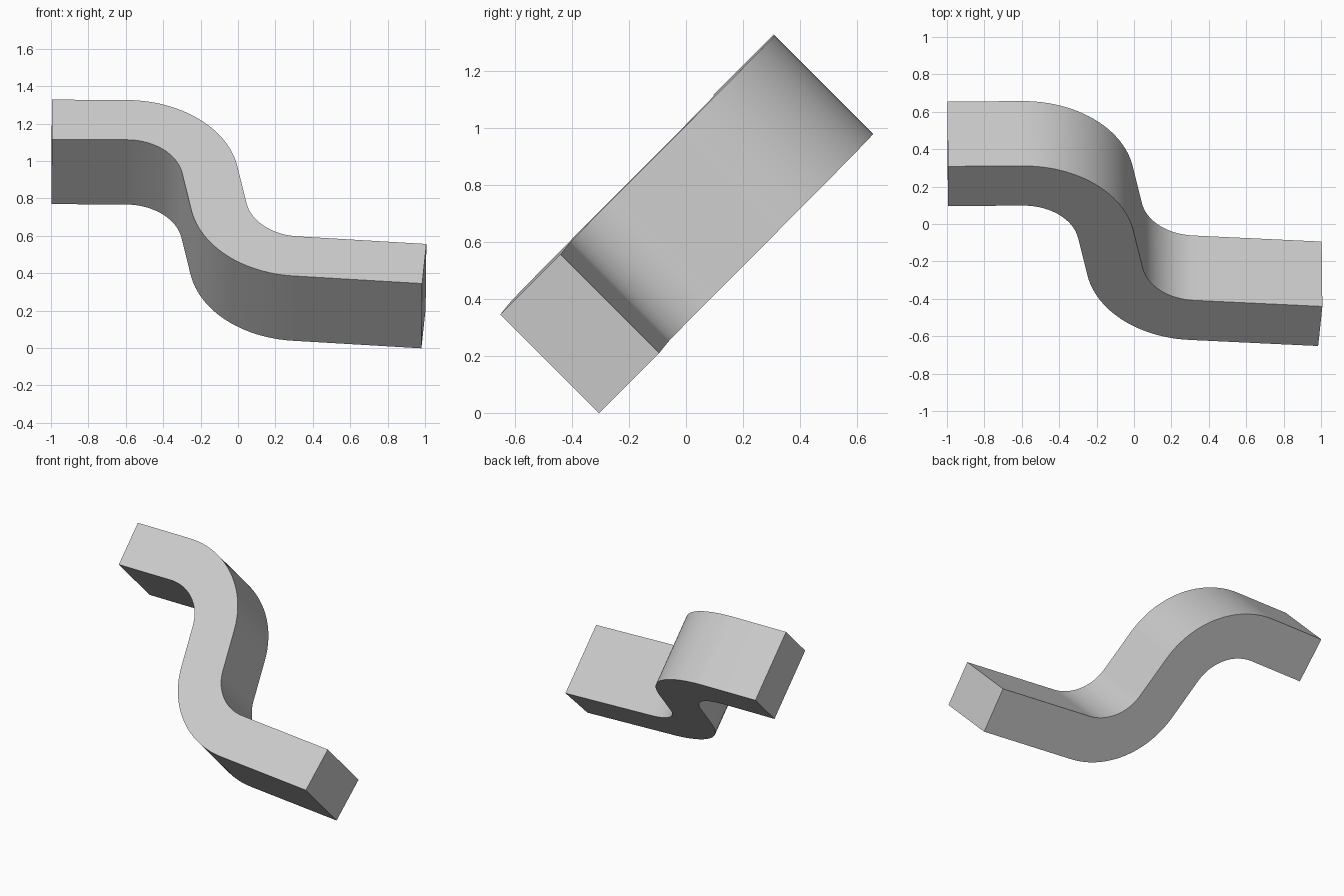
import bpy, bmesh, math
from mathutils import Vector, Matrix

cube = bpy.data.objects.get("Cube")
if cube:
    bpy.data.objects.remove(cube, do_unlink=True)

WIDTH, DEPTH, RADIUS = 0.30, 0.49, 0.45   # band width, thickness, bend radius
STEPS = 24                                # facets per bend

# Plain grey material
grey = bpy.data.materials.new("plain_grey")
grey.use_nodes = True
colour = (0.6, 0.6, 0.6, 1)
grey.diffuse_color = colour
grey.node_tree.nodes["Principled BSDF"].inputs["Base Color"].default_value = colour

# Walk the centre line: straight, bend down, straight, bend back, straight
pos, heading = Vector((-1.0, 1.007)), 0.0
upper, lower = [], []


def mark():
    side = Vector((-math.sin(heading), math.cos(heading))) * WIDTH / 2
    upper.append(pos + side)
    lower.append(pos - side)


def straight(length):
    global pos
    pos = pos + Vector((math.cos(heading), math.sin(heading))) * length
    mark()


def bend(degrees):
    global pos, heading
    step = math.radians(degrees) / STEPS
    chord = 2 * RADIUS * math.sin(abs(step) / 2)
    for _ in range(STEPS):
        mid = heading + step / 2
        pos = pos + Vector((math.cos(mid), math.sin(mid))) * chord
        heading += step
        mark()


mark()
straight(0.4)
bend(-80)
straight(0.285)
bend(75.7)
straight(0.69)

# Extrude the S outline into a solid band
bm = bmesh.new()
outline = upper + lower[::-1]
face = bm.faces.new([bm.verts.new((p.x, p.y, 0)) for p in outline])
extruded = bmesh.ops.extrude_face_region(bm, geom=[face])["geom"]
moved = [v for v in extruded if isinstance(v, bmesh.types.BMVert)]
bmesh.ops.translate(bm, verts=moved, vec=(0, 0, -DEPTH))
bmesh.ops.recalc_face_normals(bm, faces=bm.faces)

# Lean the band back by 45 degrees with a very slight sideways tilt
normal = Vector((0.0081, -0.7071, 0.7071)).normalized()
up = Vector((0, 1, 1)).normalized()
across = up.cross(normal)
frame = Matrix((across, up, normal)).transposed().to_4x4()
bm.transform(frame @ Matrix.Translation((0, 0, 0.713)))

mesh = bpy.data.meshes.new("s_shaped_band")
bm.to_mesh(mesh)
bm.free()
mesh.materials.append(grey)
band = bpy.data.objects.new("s_shaped_band", mesh)
bpy.context.collection.objects.link(band)

# Smooth bends, crisp edges
bpy.ops.object.select_all(action="DESELECT")
band.select_set(True)
bpy.context.view_layer.objects.active = band
bpy.ops.object.shade_smooth_by_angle(angle=math.radians(30))
